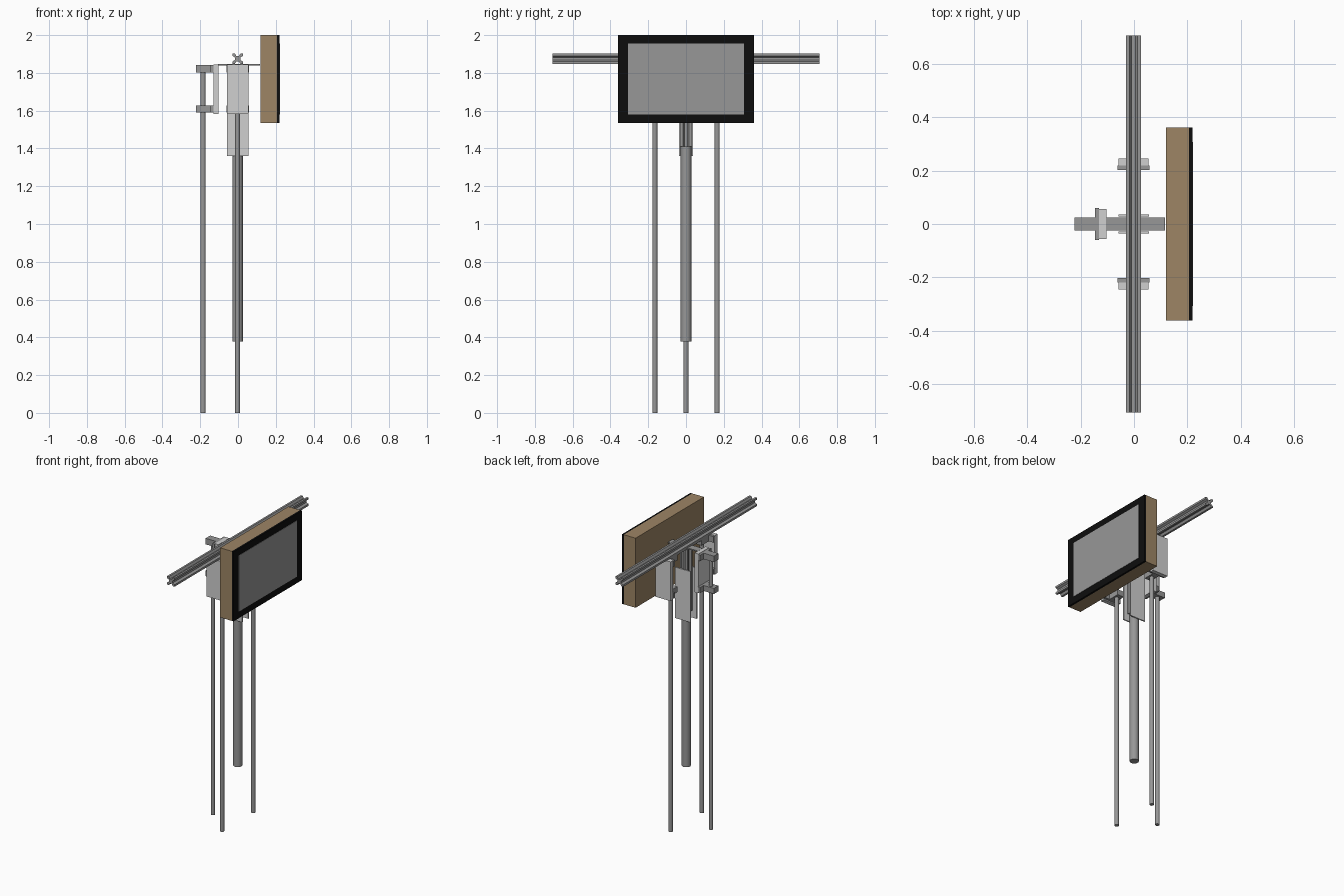
import bpy, math
from mathutils import Matrix, Vector

if "Cube" in bpy.data.objects:
    bpy.data.objects.remove(bpy.data.objects["Cube"])


def mat(name, *c):
    m = bpy.data.materials.new(name)
    m.diffuse_color = (*c, 1)
    m.use_nodes = True
    m.node_tree.nodes["Principled BSDF"].inputs["Base Color"].default_value = m.diffuse_color
    return m


GREY = mat("metal grey", 0.31, 0.31, 0.31)
LIGHT = mat("light plate grey", 0.63, 0.63, 0.63)
WOOD = mat("wood brown", 0.34, 0.235, 0.13)
BLACK = mat("frame black", 0.004, 0.004, 0.004)
CX = -0.002  # axis of the stand


def add_mesh(name, verts, faces, m, xf=None):
    me = bpy.data.meshes.new(name)
    me.from_pydata(verts, [], faces)
    if xf:
        me.transform(xf)
    me.materials.append(m)
    ob = bpy.data.objects.new(name, me)
    bpy.context.collection.objects.link(ob)
    return ob


def prism(name, outline, z0, z1, m, xf=None):
    # extrude a counter-clockwise outline along z
    n = len(outline)
    verts = [(x, y, z) for z in (z0, z1) for x, y in outline]
    faces = [(i, (i + 1) % n, n + (i + 1) % n, n + i) for i in range(n)]
    faces += [tuple(range(n))[::-1], tuple(range(n, 2 * n))]
    return add_mesh(name, verts, faces, m, xf)


def box(name, x0, x1, y0, y1, z0, z1, m, xf=None):
    return prism(name, [(x0, y0), (x1, y0), (x1, y1), (x0, y1)], z0, z1, m, xf)


def rod(name, r, z0, z1, m, xf):
    pts = [(r * math.cos(math.tau * i / 24), r * math.sin(math.tau * i / 24)) for i in range(24)]
    ob = prism(name, pts, z0, z1, m, xf)
    for p in ob.data.polygons:
        p.use_smooth = len(p.vertices) == 4
    return ob


# slotted rail cross-section: one side rotated four times
side = [(-0.028, -0.028), (-0.015, -0.028), (-0.007, -0.014), (0.007, -0.014), (0.015, -0.028)]
slot = []
for k in range(4):
    r = Matrix.Rotation(k * math.pi / 2, 2)
    slot += [tuple(r @ Vector(p)) for p in side]

# horizontal cross rail, vertical rail and the tube below it
prism("cross_rail", slot, -0.707, 0.707, GREY,
      Matrix.Translation((CX, 0, 1.875)) @ Matrix.Rotation(math.pi / 2, 4, 'X'))
prism("vertical_rail", slot, 1.41, 1.838, GREY, Matrix.Translation((CX, 0, 0)))
rod("centre_tube", 0.028, 0.377, 1.41, GREY, Matrix.Translation((CX, 0, 0)))

# plates clamping the tube to the vertical rail
for s, n in ((1, "back"), (-1, "front")):
    y0, y1 = sorted((s * 0.028, s * 0.036))
    box("splice_plate_" + n, -0.058, 0.056, y0, y1, 1.36, 1.70, LIGHT)

# three legs, each with two shaft brackets on a mounting plate
for n, x, y, a in (("left", -0.185, 0, 0), ("back", CX, 0.165, 90), ("front", CX, -0.165, -90)):
    xf = Matrix.Translation((x, y, 0)) @ Matrix.Rotation(math.radians(a), 4, 'Z')
    rod("leg_" + n, 0.0135, 0, 1.843, GREY, xf)
    for z0, z1, lvl in ((1.803, 1.843, "upper"), (1.59, 1.627, "lower")):
        t = [(-0.038, -0.024), (0.038, -0.024), (0.038, -0.06), (0.054, -0.06),
             (0.054, 0.06), (0.038, 0.06), (0.038, 0.024), (-0.038, 0.024)]
        prism(f"bracket_{lvl}_{n}", t, z0, z1, GREY, xf)
    box("mount_plate_" + n, 0.054, 0.081, -0.057, 0.057, 1.583, 1.845, LIGHT, xf)

# thin cross-shaped top plate reaching the screen
box("top_plate_arm", -0.105, 0.117, -0.024, 0.024, 1.838, 1.846, GREY)
box("top_plate_cross", CX - 0.024, CX + 0.024, -0.22, 0.22, 1.837, 1.8455, GREY)

# screen: wooden case, black front slab, thin grey display
box("screen_case", 0.12, 0.207, -0.361, 0.361, 1.535, 2.0, WOOD)
box("screen_frame", 0.207, 0.220, -0.361, 0.361, 1.535, 2.0, BLACK)
box("display", 0.2195, 0.222, -0.307, 0.307, 1.58, 1.955, GREY)
